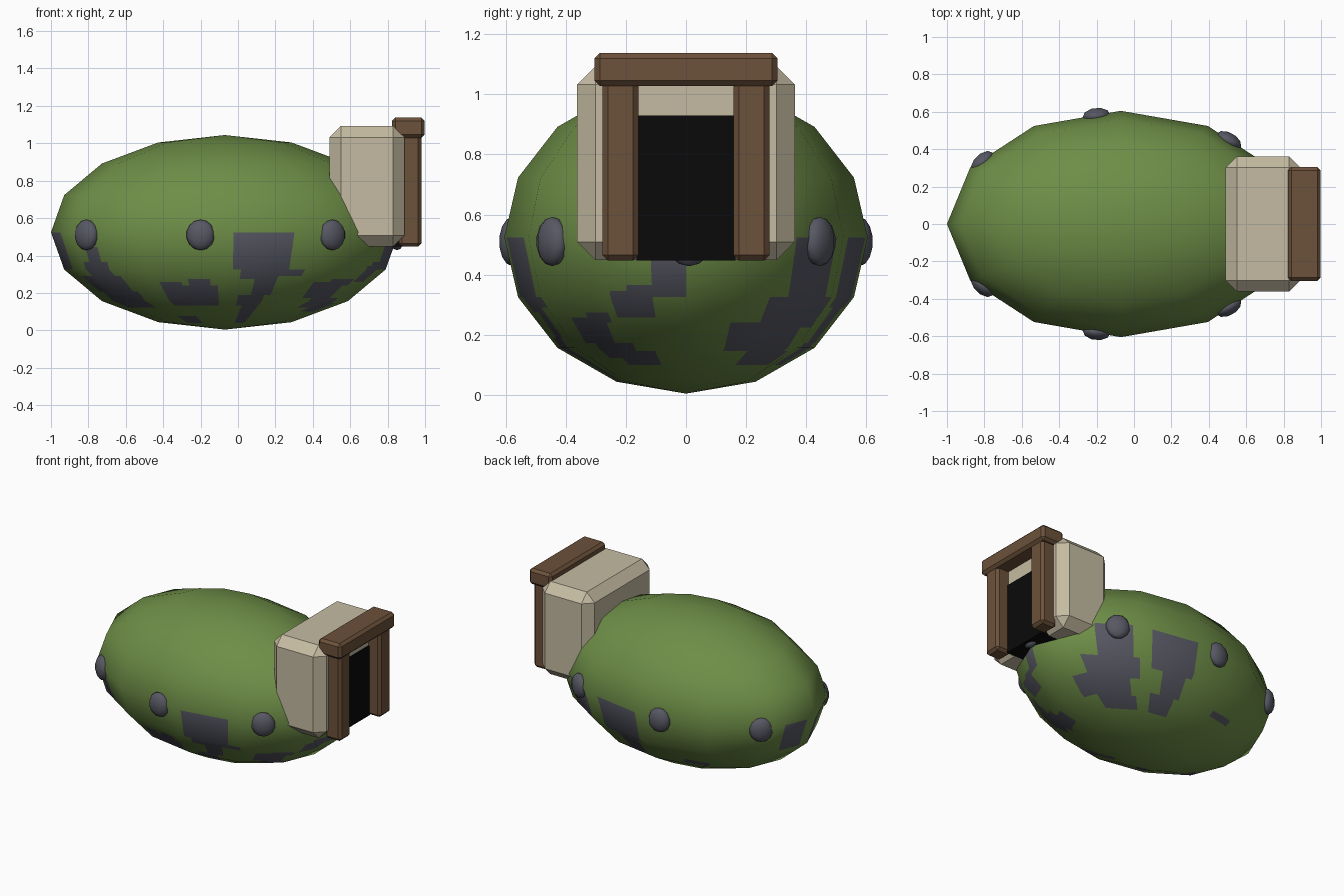
import bpy, bmesh, math
from mathutils import Vector

if "Cube" in bpy.data.objects:
    bpy.data.objects.remove(bpy.data.objects["Cube"])


def material(name, rgb):
    m = bpy.data.materials.new(name)
    m.diffuse_color = (*rgb, 1)
    m.use_nodes = True
    m.node_tree.nodes["Principled BSDF"].inputs["Base Color"].default_value = m.diffuse_color
    return m


GREEN = material("moss green", (0.155, 0.27, 0.063))
GREY = material("slate grey", (0.095, 0.098, 0.125))
TAN = material("pale stone", (0.56, 0.50, 0.36))
BROWN = material("brown wood", (0.150, 0.083, 0.043))
BLACK = material("doorway black", (0.003, 0.003, 0.003))

CENTRE = Vector((-0.07, 0, 0.524))
RADII = Vector((0.93, 0.605, 0.52))
N = 10  # fine cells along each coarse facet


def coarse(s, t):
    """Corner of the 12 x 8 sided body: s sectors round from -x, t rows below the equator."""
    a, b = math.radians(30 * s - 180), math.radians(22.5 * t)
    return Vector((RADII.x * math.cos(a) * math.cos(b),
                   RADII.y * math.sin(a) * math.cos(b), -RADII.z * math.sin(b)))


def surface(s, t):
    """Point on the flat facet between coarse corners."""
    s0, t0 = math.floor(s), math.floor(t)
    u, v = s - s0, t - t0
    top = coarse(s0, t0).lerp(coarse(s0 + 1, t0), u)
    low = coarse(s0, t0 + 1).lerp(coarse(s0 + 1, t0 + 1), u)
    return CENTRE + top.lerp(low, v)


# grey blocks on the lower half: sector from, to, row from, to (tenths of a facet)
PATCHES = [
    (0, 4, 0, 10), (11, 13, 4, 8), (10, 14, 8, 12), (5, 15, 12, 17), (7, 16, 17, 23),
    (21, 29, 15, 22), (21, 24, 14, 17), (25, 28, 13, 15), (18, 23, 27, 31),
    (31, 38, 0, 10), (32, 37, 10, 13), (37, 40, 10, 12), (34, 37, 13, 18),
    (32, 36, 18, 22), (33, 36, 22, 31), (43, 49, 14, 19), (46, 50, 13, 15),
    (45, 52, 19, 23), (48, 55, 21, 25), (51, 56, 9, 14), (53, 56, 8, 10),
    (56, 60, 0, 10), (73, 79, 0, 10), (70, 80, 10, 16), (66, 78, 15, 21),
    (70, 79, 21, 25), (82, 89, 0, 12), (84, 88, 12, 19), (82, 87, 19, 25),
    (96, 101, 17, 19), (113, 118, 0, 10),
]


def is_patch(i, j):
    return any(a <= i < b and c <= j < d for a, b, c, d in PATCHES)


# body: twelve-sided ellipsoid, facets cut finely so the patches are real faces
bm = bmesh.new()
rows = range(-4 * N, 4 * N + 1)
grid = {(i, j): bm.verts.new(surface(i / N, j / N)) for i in range(12 * N) for j in rows}
for i in range(12 * N):
    k = (i + 1) % (12 * N)
    for j in rows[:-1]:
        f = bm.faces.new((grid[i, j], grid[i, j + 1], grid[k, j + 1], grid[k, j]))
        f.material_index = int(is_patch(i, j))
        f.smooth = True
bmesh.ops.remove_doubles(bm, verts=bm.verts, dist=0.0001)
bmesh.ops.recalc_face_normals(bm, faces=bm.faces)
mesh = bpy.data.meshes.new("body")
bm.to_mesh(mesh)
bm.free()
mesh.materials.append(GREEN)
mesh.materials.append(GREY)
normals = []
for v in mesh.vertices:
    d = v.co - CENTRE
    normals.append(Vector([d[n] / RADII[n] ** 2 for n in range(3)]).normalized())
mesh.normals_split_custom_set_from_vertices(normals)
bpy.context.collection.objects.link(bpy.data.objects.new("body", mesh))


def box(name, lo, hi, mat, bevel=0.0):
    """Chamfered box between two corners."""
    lo, hi = Vector(lo), Vector(hi)
    b = bmesh.new()
    bmesh.ops.create_cube(b, size=1)
    for v in b.verts:
        v.co = (lo + hi) / 2 + v.co * (hi - lo)
    if bevel:
        bmesh.ops.bevel(b, geom=b.edges[:], offset=bevel, segments=1, affect='EDGES')
    me = bpy.data.meshes.new(name)
    b.to_mesh(me)
    b.free()
    me.materials.append(mat)
    ob = bpy.data.objects.new(name, me)
    bpy.context.collection.objects.link(ob)
    return ob


# entrance block with dark doorway and timber frame
box("entrance_block", (0.49, -0.362, 0.448), (0.89, 0.362, 1.092), TAN, 0.06)
box("doorway", (0.70, -0.165, 0.447), (0.897, 0.165, 0.93), BLACK)
for side, y in (("front", -0.218), ("back", 0.218)):
    box(side + "_door_post", (0.86, y - 0.06, 0.447), (0.98, y + 0.06, 1.05), BROWN, 0.018)
box("lintel", (0.823, -0.305, 1.028), (0.998, 0.305, 1.138), BROWN, 0.018)

# stones set round the equator
STONES = [(-0.81, 0.33), (-0.20, 0.577), (0.505, 0.445)]
spots = [(x, y * m) for x, y in STONES for m in (-1, 1)] + [(0.85, 0.01)]
for n, (x, y) in enumerate(spots):
    out = math.atan2(y / RADII.y ** 2, (x - CENTRE.x) / RADII.x ** 2)
    bpy.ops.mesh.primitive_uv_sphere_add(segments=10, ring_count=7, radius=1,
                                         location=(x, y, 0.51), rotation=(0, 0, out))
    stone = bpy.context.object
    stone.name = f"stone_{n + 1}"
    stone.scale = (0.045, 0.077, 0.082)
    stone.data.materials.append(GREY)
    bpy.ops.object.shade_smooth()
